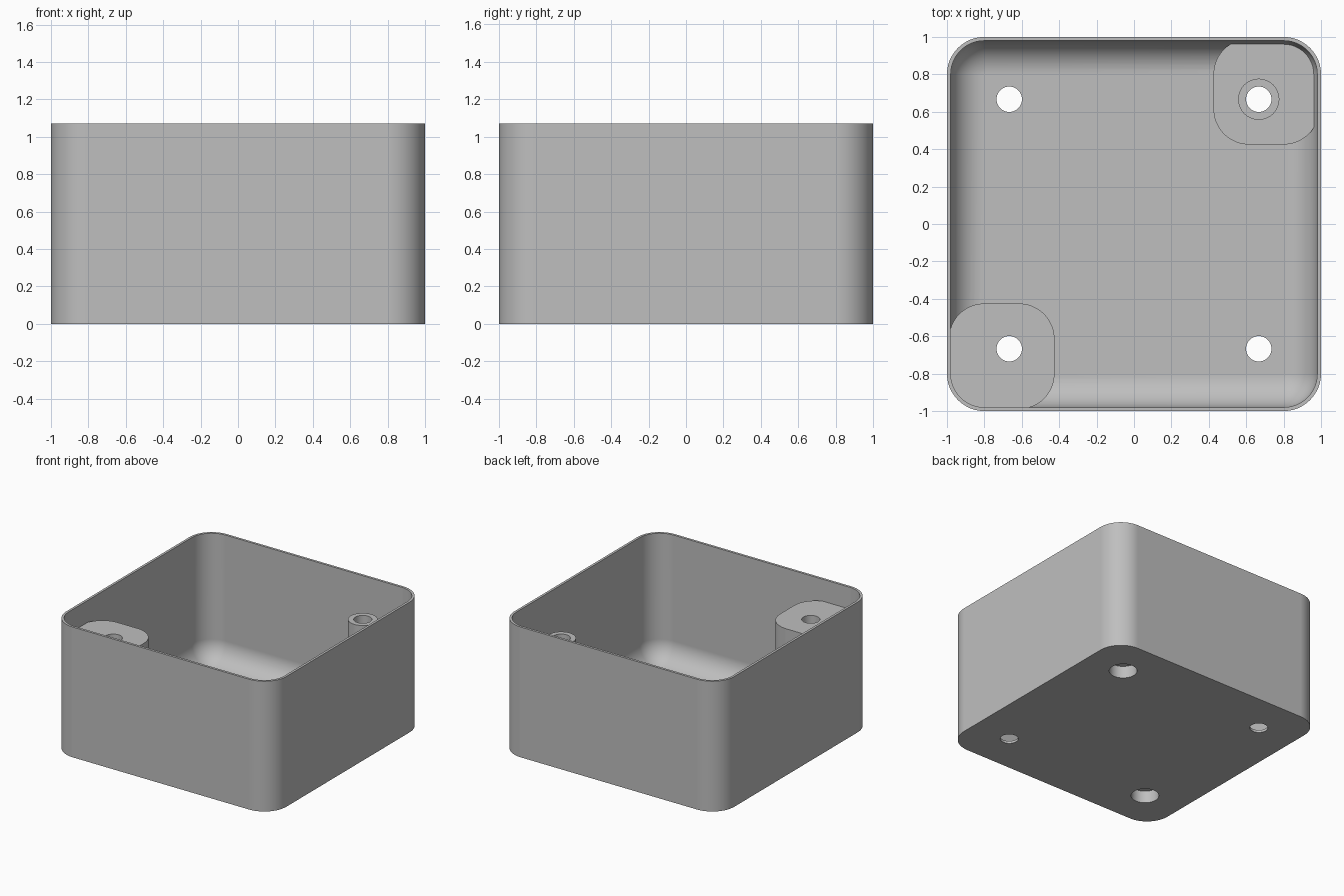
import bpy, bmesh, math

if "Cube" in bpy.data.objects:
    bpy.data.objects.remove(bpy.data.objects["Cube"])

HEIGHT, WALL, RADIUS = 1.07, 0.02, 0.2
BOSS_TOP, PAD_TOP, POST = 0.89, 0.12, 0.667

grey = bpy.data.materials.new("light_grey")
grey.diffuse_color = (0.52, 0.52, 0.52, 1)
grey.use_nodes = True
grey.node_tree.nodes["Principled BSDF"].inputs["Base Color"].default_value = grey.diffuse_color


def ring(half, r, z, cx=0, cy=0, seg=12):
    """Outline of a rounded square."""
    pts = []
    for q, (sx, sy) in enumerate(((1, 1), (-1, 1), (-1, -1), (1, -1))):
        for i in range(seg + 1):
            a = math.pi / 2 * (q + i / seg)
            pts.append((cx + sx * (half - r) + r * math.cos(a),
                        cy + sy * (half - r) + r * math.sin(a), z))
    return pts


def circle(r, z, cx, cy, seg=48):
    return [(cx + r * math.cos(2 * math.pi * i / seg),
             cy + r * math.sin(2 * math.pi * i / seg), z) for i in range(seg)]


def loft(name, rings):
    """Skin a stack of outlines and cap both ends."""
    bm = bmesh.new()
    rows = [[bm.verts.new(p) for p in pts] for pts in rings]
    for a, b in zip(rows, rows[1:]):
        for i in range(len(a)):
            j = (i + 1) % len(a)
            bm.faces.new((a[i], a[j], b[j], b[i]))
    bm.faces.new(rows[0][::-1])
    bm.faces.new(rows[-1])
    bmesh.ops.remove_doubles(bm, verts=bm.verts, dist=1e-5)
    bmesh.ops.recalc_face_normals(bm, faces=bm.faces)
    me = bpy.data.meshes.new(name)
    bm.to_mesh(me)
    bm.free()
    me.materials.append(grey)
    ob = bpy.data.objects.new(name, me)
    bpy.context.collection.objects.link(ob)
    return ob


def combine(target, tool, operation):
    mod = target.modifiers.new(operation.lower(), 'BOOLEAN')
    mod.operation, mod.object, mod.solver = operation, tool, 'EXACT'
    bpy.context.view_layer.objects.active = target
    bpy.ops.object.modifier_apply(modifier=mod.name)
    bpy.data.objects.remove(tool)


# Thin-walled box with rounded corners and a filleted inner floor
fillet = RADIUS - WALL
rings = [ring(1, RADIUS, 0), ring(1, RADIUS, HEIGHT),
         ring(1 - WALL, fillet, HEIGHT)]
for i in range(11):
    a = math.pi / 2 * i / 10
    r = fillet * math.cos(a)
    rings.append(ring(1 - RADIUS + r, r, WALL + fillet * (1 - math.sin(a))))
box = loft("box", rings)

# Tall corner boss and low corner pad, set into the walls
half, mid = 0.2825, 0.7075
for name, s, top in (("tall_boss", -1, BOSS_TOP), ("low_pad", 1, PAD_TOP)):
    boss = loft(name, [ring(half, 0.19, z, s * mid, s * mid)
                       for z in (0.01, top)])
    combine(box, boss, 'UNION')

# Screw tube standing on the low pad
combine(box, loft("screw_tube", [circle(0.11, z, POST, POST)
                                 for z in (0.105, BOSS_TOP)]), 'UNION')

# Four through holes, two of them with screw head recesses underneath
for sx in (-1, 1):
    for sy in (-1, 1):
        x, y = sx * POST, sy * POST
        rings = [circle(0.068, z, x, y) for z in (-0.1, 1)]
        if sx == sy:
            rings = [circle(0.105, -0.1, x, y), circle(0.105, 0.1, x, y),
                     circle(0.068, 0.1, x, y), circle(0.068, 1, x, y)]
        combine(box, loft("drill", rings), 'DIFFERENCE')

# Smooth curves, crisp edges
bpy.ops.object.select_all(action='DESELECT')
box.select_set(True)
bpy.context.view_layer.objects.active = box
bpy.ops.object.shade_smooth_by_angle(angle=math.radians(30))
box.modifiers.new("weighted_normals", 'WEIGHTED_NORMAL').keep_sharp = True
